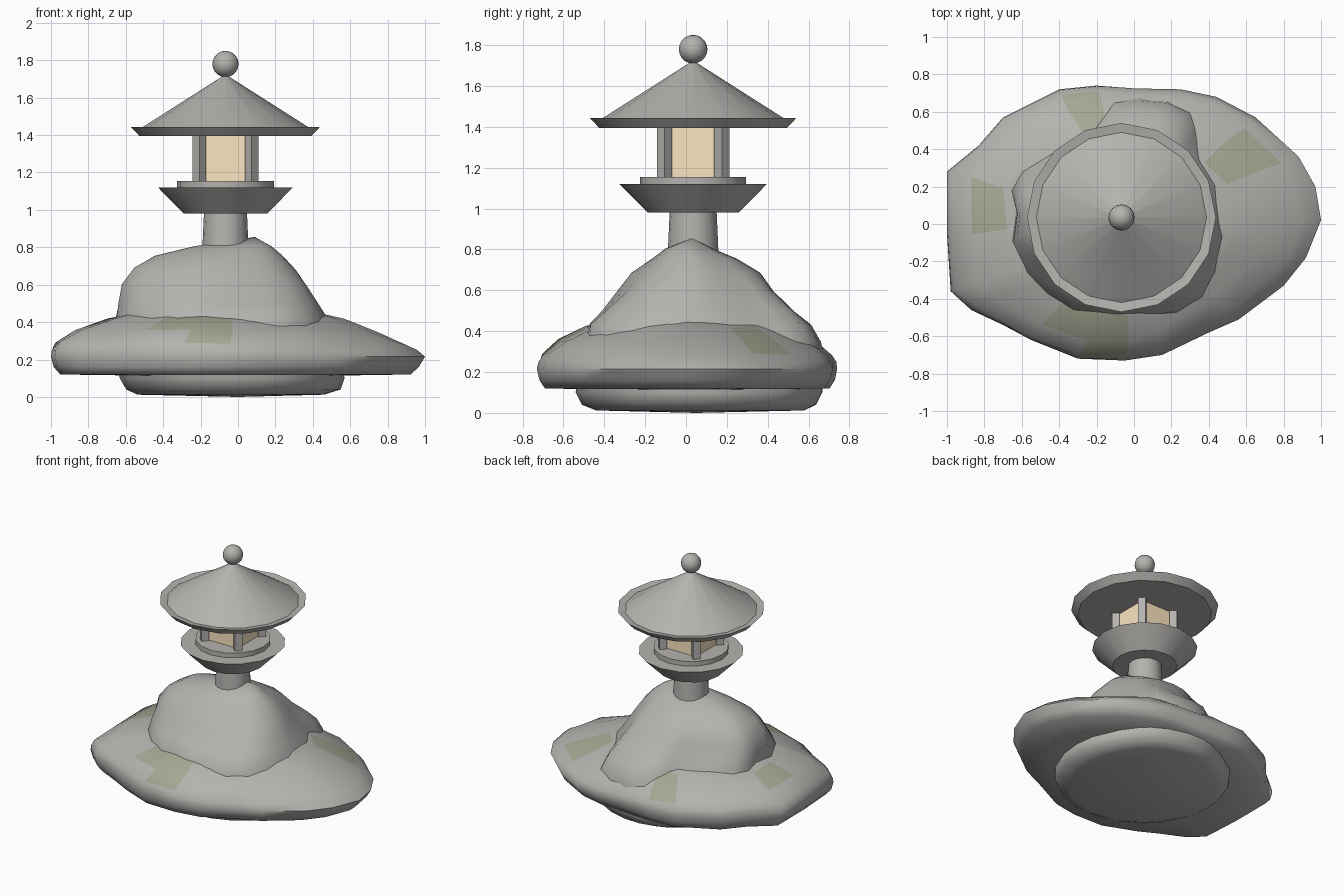
import bpy, bmesh
from math import sin, cos, pi, atan2, hypot, radians
from mathutils import Vector, noise

if "Cube" in bpy.data.objects:
    bpy.data.objects.remove(bpy.data.objects["Cube"])

CX, CY = -0.067, 0.035      # lantern axis


def material(name, r, g, b):
    m = bpy.data.materials.new(name)
    m.diffuse_color = (r, g, b, 1)
    m.use_nodes = True
    m.node_tree.nodes["Principled BSDF"].inputs["Base Color"].default_value = m.diffuse_color
    return m


stone = material("grey_stone", .46, .45, .43)
moss = material("mossy_stone", .37, .39, .29)
paper = material("warm_paper", .97, .79, .53)


def finish(name, bm, angle=30, mat=stone):
    bmesh.ops.recalc_face_normals(bm, faces=bm.faces)
    me = bpy.data.meshes.new(name)
    bm.to_mesh(me)
    bm.free()
    me.materials.append(mat)
    ob = bpy.data.objects.new(name, me)
    bpy.context.collection.objects.link(ob)
    bpy.context.view_layer.objects.active = ob
    ob.select_set(True)
    bpy.ops.object.shade_smooth_by_angle(angle=radians(angle))
    ob.select_set(False)
    return ob


def loft(name, rings, bottom=None, top=None, angle=30):
    """Skin closed rings of points; ends are capped or closed to a point."""
    bm = bmesh.new()
    vr = [[bm.verts.new(p) for p in r] for r in rings]
    n = len(rings[0])
    for a, b in zip(vr, vr[1:]):
        for i in range(n):
            j = (i + 1) % n
            bm.faces.new((a[i], a[j], b[j], b[i]))
    for ring, tip in ((vr[0], bottom), (vr[-1], top)):
        if tip is None:
            bm.faces.new(ring)
        else:
            t = bm.verts.new(tip)
            for i in range(n):
                bm.faces.new((ring[i], ring[(i + 1) % n], t))
    return finish(name, bm, angle)


def turned(name, profile, sides=16):
    return loft(name, [[(CX + r * cos(2 * pi * i / sides), CY + r * sin(2 * pi * i / sides), z)
                        for i in range(sides)] for r, z in profile])


def rough(p, amount):
    n = noise.noise_vector(Vector(p) * 4) * amount
    return (p[0] + n.x, p[1] + n.y, p[2] + n.z)


# Wide slab rock
slab = [(1, .02), (.97, .2), (.88, .36), (.65, .57), (.44, .68), (.25, .72), (0, .725),
        (-.2, .74), (-.4, .72), (-.7, .57), (-.83, .42), (-1, .28), (-1, -.05), (-.98, -.36),
        (-.87, -.46), (-.7, -.54), (-.55, -.62), (-.3, -.72), (-.05, -.73), (.15, -.7),
        (.4, -.58), (.56, -.51), (.8, -.33), (.92, -.18)]
# rows: height, scale, extra scale on the fuller sides away from the right tip
rows = [(.115, .6, 0), (.12, .92, .03), (.16, .965, .02), (.215, 1, 0), (.25, .955, .04),
        (.29, .89, .08), (.355, .73, .14), (.42, .54, .15), (.455, .38, .12)]
rings = []
for z, s, e in rows:
    ring = []
    for x, y in slab:
        k = s + e * min(1, max(0, .8 - .7 * cos(atan2(y, x))))
        p = (x * k, y * k, z)
        ring.append(rough(p, .025) if z > .25 else p)
    rings.append(ring)
rock = loft("slab_rock", rings, (0, 0, .115), (0, 0, .46), 60)

# Faint moss patches on the slab: x, y, radius
rock.data.materials.append(moss)
patches = [(-.15, -.52, .19), (-.76, .14, .14), (.55, .33, .13), (-.3, .62, .13)]
for f in rock.data.polygons:
    c = f.center
    if c.z > .3 and any(hypot(c.x - x, c.y - y) < r for x, y, r in patches):
        f.material_index = 1

# Domed rock that passes through the slab
foot = [(.47, -.05), (.465, .1), (.44, .24), (.35, .4), (.31, .52), (.27, .62), (.15, .67),
        (0, .68), (-.12, .66), (-.2, .58), (-.25, .5), (-.42, .42), (-.6, .32), (-.65, .22),
        (-.635, .1), (-.66, -.08), (-.58, -.25), (-.47, -.37), (-.32, -.46), (-.1, -.48),
        (.05, -.475), (.22, -.46), (.35, -.38), (.43, -.25)]
unit = [((x + .095) / .565, (y - .1) / .58) for x, y in foot]
# rows: height, x range, y range, share of the footprint shape against an ellipse
rows = [(.012, -.54, .46, -.44, .58, .1), (.04, -.6, .55, -.51, .64, .1),
        (.1, -.635, .57, -.54, .67, .1), (.25, -.65, .55, -.53, .69, .5),
        (.35, -.66, .5, -.5, .66, .9), (.43, -.655, .46, -.475, .61, 1),
        (.5, -.64, .42, -.41, .53, .9), (.6, -.62, .37, -.32, .43, .7),
        (.68, -.56, .31, -.26, .36, .5), (.755, -.45, .24, -.165, .25, .4),
        (.805, -.24, .18, -.1, .13, .3)]
rings = []
for z, x0, x1, y0, y1, f in rows:
    ring = []
    for u, v in unit:
        k = f + (1 - f) / hypot(u, v)
        p = ((x0 + x1) / 2 + u * k * (x1 - x0) / 2, (y0 + y1) / 2 + v * k * (y1 - y0) / 2, z)
        ring.append(rough(p, .025) if .4 < z < .7 else p)
    rings.append(ring)
loft("domed_rock", rings, (0, .05, 0), (.09, .03, .855), 60)

# Lantern turned parts
turned("pillar", [(.126, .74), (.115, .985)])
turned("platform", [(.222, .98), (.361, 1.12)])
turned("platform_step", [(.259, 1.12), (.259, 1.155)])
turned("roof", [(.46, 1.395), (.505, 1.443), (.455, 1.435), (.015, 1.715)])

# Finial ball
bm = bmesh.new()
bmesh.ops.create_uvsphere(bm, u_segments=16, v_segments=10, radius=.07)
finish("finial_ball", bm, 60).location = (CX, CY, 1.78)


def box(name, side, z0, z1, x, y, turn=0, mat=stone):
    bm = bmesh.new()
    bmesh.ops.create_cube(bm, size=1)
    bmesh.ops.scale(bm, vec=(side, side, z1 - z0), verts=bm.verts)
    ob = finish(name, bm, 30, mat)
    ob.location = (CX + x, CY + y, (z0 + z1) / 2)
    ob.rotation_euler.z = turn


# Paper light box with a diagonal post at each corner
box("light_box", .26, 1.15, 1.4, 0, 0, 0, paper)
for sx in (-1, 1):
    for sy in (-1, 1):
        box("corner_post", .052, 1.15, 1.4, sx * .14, sy * .14, pi / 4)
